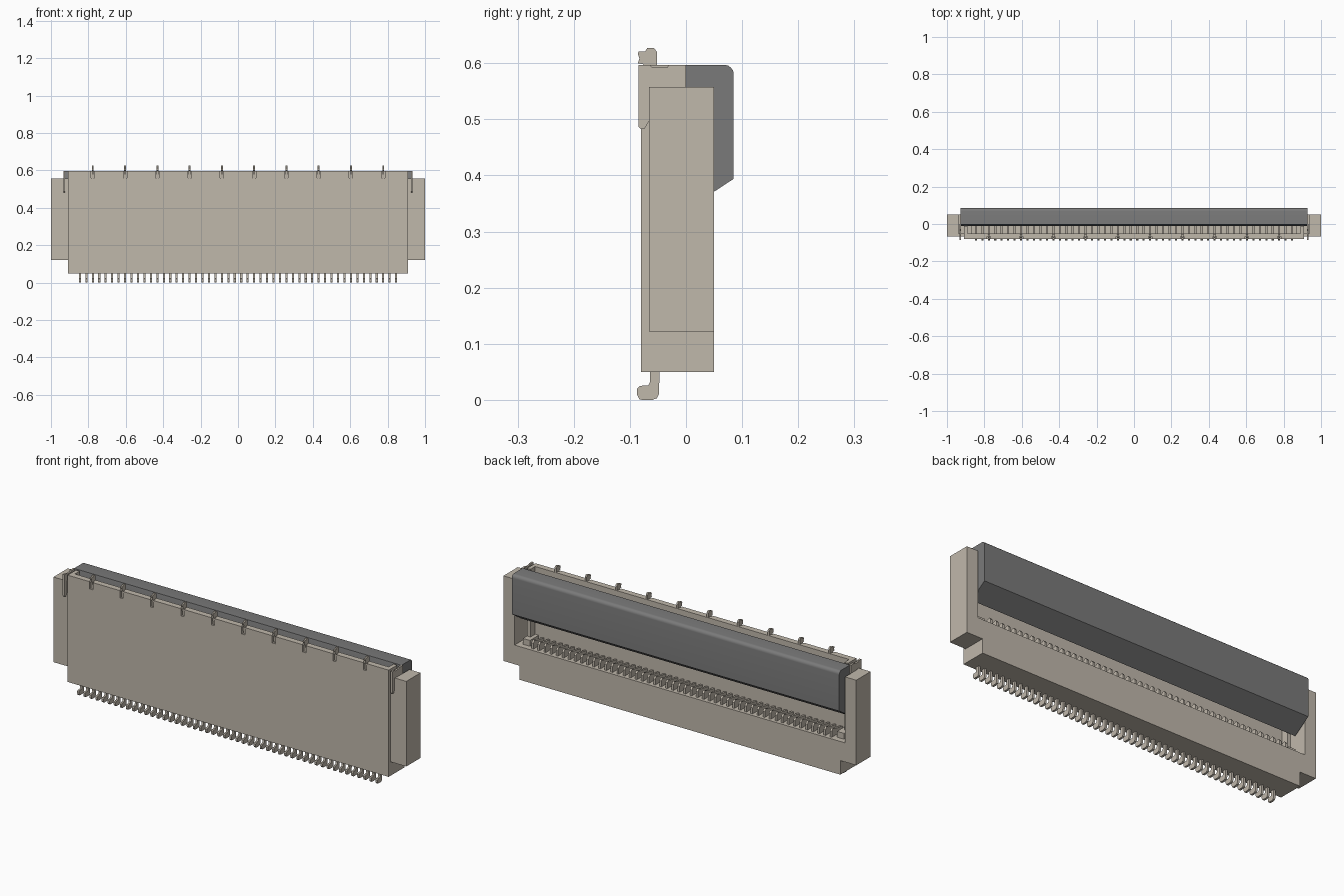
import bpy, bmesh

if "Cube" in bpy.data.objects:
    bpy.data.objects.remove(bpy.data.objects["Cube"])


def material(name, rgb):
    m = bpy.data.materials.new(name)
    m.diffuse_color = (*rgb, 1)
    m.use_nodes = True
    m.node_tree.nodes["Principled BSDF"].inputs["Base Color"].default_value = m.diffuse_color
    return m


BEIGE = material("beige", (0.53, 0.48, 0.41))
GREY = material("dark grey", (0.195, 0.195, 0.195))


def add_prism(bm, profile, x0, x1):
    """Extrude a (y, z) outline from x0 to x1."""
    a = [bm.verts.new((x0, y, z)) for y, z in profile]
    b = [bm.verts.new((x1, y, z)) for y, z in profile]
    n = len(profile)
    bm.faces.new(a)
    bm.faces.new(b[::-1])
    for i in range(n):
        j = (i + 1) % n
        bm.faces.new((a[i], b[i], b[j], a[j]))


def add_box(bm, x0, x1, y0, y1, z0, z1):
    add_prism(bm, [(y0, z0), (y1, z0), (y1, z1), (y0, z1)], x0, x1)


def finish(bm, name, mat, smooth=False):
    bmesh.ops.recalc_face_normals(bm, faces=bm.faces)
    me = bpy.data.meshes.new(name)
    bm.to_mesh(me)
    bm.free()
    me.materials.append(mat)
    ob = bpy.data.objects.new(name, me)
    bpy.context.collection.objects.link(ob)
    if smooth:
        bpy.context.view_layer.objects.active = ob
        ob.select_set(True)
        bpy.ops.object.shade_smooth_by_angle(angle=0.6)
        ob.select_set(False)
    return ob


PITCH = 0.0345
pin_x = [(i - 24.5) * PITCH for i in range(50)]
hook_x = [(i - 4.5) * PITCH * 5 for i in range(10)]

# Housing: one L-shaped body with a low back wall and a tall thin front wall
bm = bmesh.new()
add_prism(bm, [(-0.08, 0.05), (0.05, 0.05), (0.05, 0.22), (-0.05, 0.22),
               (-0.05, 0.597), (-0.066, 0.597), (-0.066, 0.56), (-0.08, 0.56)], -0.91, 0.91)
finish(bm, "housing", BEIGE)

# Front rim, split by the slots for the top hooks
bm = bmesh.new()
edges = [-0.91] + [e for x in hook_x for e in (x - 0.009, x + 0.009)] + [0.91]
for x0, x1 in zip(edges[::2], edges[1::2]):
    add_box(bm, x0, x1, -0.08, -0.066, 0.56, 0.597)
finish(bm, "front_rim", BEIGE)

# End ears, cheeks and corner steps, mirrored left and right
for side, s in (("left", -1), ("right", 1)):
    bm = bmesh.new()
    for x0, x1, y0, y1, z0, z1 in (
            (0.91, 1.0, -0.066, 0.05, 0.122, 0.22),      # ear foot
            (0.937, 1.0, -0.066, 0.05, 0.22, 0.558),     # ear post
            (0.91, 0.937, -0.066, -0.05, 0.22, 0.558),   # web to front wall
            (0.89, 0.91, -0.05, -0.012, 0.22, 0.597),    # cheek
            (0.87, 0.91, -0.05, 0.02, 0.22, 0.25)):      # corner step
        add_box(bm, *sorted((s * x0, s * x1)), y0, y1, z0, z1)
    finish(bm, side + "_ear", BEIGE)

    # Thin retaining clip between the housing and the ear
    bm = bmesh.new()
    clip = [(-0.085, 0.597), (-0.085, 0.487), (-0.081, 0.483), (-0.074, 0.483),
            (-0.066, 0.497), (-0.066, 0.555), (0.0, 0.555), (0.0, 0.597),
            (-0.03, 0.597), (-0.034, 0.592), (-0.06, 0.592), (-0.065, 0.597)]
    add_prism(bm, clip, *sorted((s * 0.924, s * 0.934)))
    finish(bm, side + "_clip", BEIGE)

# Solder pins along the bottom
bm = bmesh.new()
foot = [(-0.064, 0.07), (-0.064, 0.032), (-0.067, 0.026), (-0.082, 0.025),
        (-0.087, 0.020), (-0.087, 0.009), (-0.083, 0.001), (-0.078, 0.0),
        (-0.060, 0.0), (-0.052, 0.003), (-0.048, 0.011), (-0.047, 0.07)]
for x in pin_x:
    add_prism(bm, foot, x - 0.0055, x + 0.0055)
finish(bm, "solder_pins", BEIGE)

# Contact fins inside the back opening
bm = bmesh.new()
fin = [(-0.05, 0.2), (0.035, 0.2), (0.035, 0.25), (0.025, 0.262), (0.01, 0.255), (-0.05, 0.245)]
for x in pin_x:
    add_prism(bm, fin, x - 0.0055, x + 0.0055)
finish(bm, "contact_fins", BEIGE)

# Hooks sticking out of the top edge
bm = bmesh.new()
hook = [(-0.0515, 0.56), (-0.0515, 0.62), (-0.057, 0.627), (-0.069, 0.627), (-0.073, 0.621),
        (-0.084, 0.621), (-0.086, 0.617), (-0.083, 0.608), (-0.086, 0.6), (-0.076, 0.598),
        (-0.072, 0.56)]
for x in hook_x:
    add_prism(bm, hook, x - 0.005, x + 0.005)
finish(bm, "top_hooks", BEIGE)

# Hinged locking cover with a rounded outer top edge
bm = bmesh.new()
cover = [(-0.002, 0.597), (0.069, 0.597), (0.075, 0.596), (0.080, 0.592), (0.084, 0.587),
         (0.085, 0.580), (0.085, 0.394), (-0.005, 0.335), (-0.011, 0.342), (-0.011, 0.555)]
add_prism(bm, cover, -0.928, 0.928)
finish(bm, "locking_cover", GREY, smooth=True)
